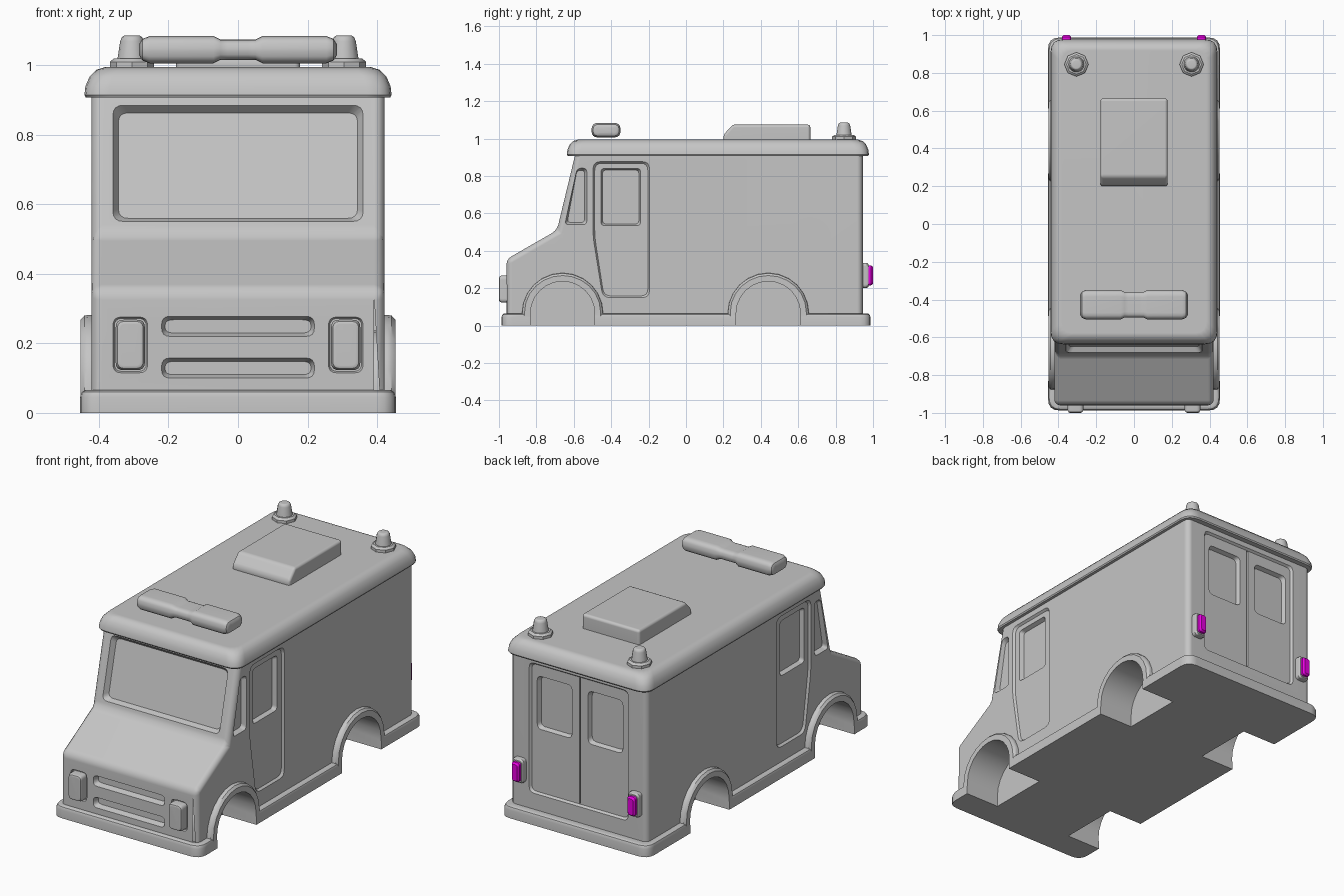
import bpy, bmesh, math
from mathutils import Vector, Matrix

cube = bpy.data.objects.get("Cube")
if cube:
    bpy.data.objects.remove(cube, do_unlink=True)


def material(name, colour):
    m = bpy.data.materials.new(name)
    m.use_nodes = True
    m.diffuse_color = colour
    m.node_tree.nodes["Principled BSDF"].inputs["Base Color"].default_value = colour
    return m


grey = material("primer_grey", (0.56, 0.56, 0.56, 1))
magenta = material("magenta_lens", (0.8, 0.0, 0.75, 1))


def frame(origin, u, v):
    """Local axes u, v and outward normal w placed at origin."""
    u, v = Vector(u).normalized(), Vector(v).normalized()
    return Matrix.Translation(origin) @ Matrix((u, v, u.cross(v))).transposed().to_4x4()


def rect(u0, u1, v0, v1):
    return [(u0, v0), (u1, v0), (u1, v1), (u0, v1)]


def circle(cx, cy, r, n):
    return [(cx + r * math.cos(math.tau * i / n), cy + r * math.sin(math.tau * i / n)) for i in range(n)]


def arch(cy, r, bottom, n=12):
    curve = [(cy + r * math.cos(math.pi * i / n), 0.065 + r * math.sin(math.pi * i / n)) for i in range(n + 1)]
    return [(cy + r, bottom)] + curve + [(cy - r, bottom)]


def rounded(pts, r, steps=4):
    pts = [Vector(p) for p in pts]
    if r == 0:
        return pts
    out = []
    for i, p in enumerate(pts):
        a = p + (pts[i - 1] - p).normalized() * r
        b = p + (pts[(i + 1) % len(pts)] - p).normalized() * r
        for k in range(steps + 1):
            t = k / steps
            out.append(a * (1 - t) ** 2 + p * 2 * t * (1 - t) + b * t * t)
    return out


def slab(name, pts, place, layers, radius=0):
    """Stack a rounded outline at (height, inset) layers and cap both ends."""
    pts = rounded(pts, radius)
    lo = Vector((min(p.x for p in pts), min(p.y for p in pts)))
    hi = Vector((max(p.x for p in pts), max(p.y for p in pts)))
    mid, size = (lo + hi) / 2, hi - lo
    bm = bmesh.new()
    rings = []
    for w, inset in layers:
        k = [1 - 2 * inset / s for s in size]
        rings.append([bm.verts.new(place @ Vector((mid.x + (p.x - mid.x) * k[0],
                                                   mid.y + (p.y - mid.y) * k[1], w))) for p in pts])
    for a, b in zip(rings, rings[1:]):
        for i in range(len(pts)):
            bm.faces.new((a[i - 1], a[i], b[i], b[i - 1]))
    bm.faces.new(rings[0])
    bm.faces.new(rings[-1])
    bmesh.ops.recalc_face_normals(bm, faces=bm.faces)
    mesh = bpy.data.meshes.new(name)
    bm.to_mesh(mesh)
    bm.free()
    obj = bpy.data.objects.new(name, mesh)
    bpy.context.collection.objects.link(obj)
    return obj


def apply(obj, mod):
    bpy.context.view_layer.objects.active = obj
    bpy.ops.object.modifier_apply(modifier=mod.name)


def bevel(obj, width, segments=3):
    mod = obj.modifiers.new("bevel", "BEVEL")
    mod.width, mod.segments = width, segments
    mod.limit_method, mod.angle_limit = "ANGLE", math.radians(25)
    apply(obj, mod)


def combine(obj, tool, operation):
    mod = obj.modifiers.new("combine", "BOOLEAN")
    mod.operation, mod.solver, mod.object = operation, "EXACT", tool
    apply(obj, mod)
    bpy.data.objects.remove(tool, do_unlink=True)


def finish(obj, mat=grey):
    obj.data.materials.clear()
    obj.data.materials.append(mat)
    for p in obj.data.polygons:
        p.material_index = 0
    bpy.ops.object.select_all(action="DESELECT")
    obj.select_set(True)
    bpy.context.view_layer.objects.active = obj
    bpy.ops.object.shade_smooth_by_angle(angle=math.radians(35))
    obj.modifiers.new("normals", "WEIGHTED_NORMAL").keep_sharp = True


X, Y, Z = Vector((1, 0, 0)), Vector((0, 1, 0)), Vector((0, 0, 1))
side = frame((0, 0, 0), Y, Z)
top = frame((0, 0, 0), X, Y)
front = frame((0, -0.96, 0), X, Z)
back = frame((0, 0.945, 0), -X, Z)
screen = frame((0, -0.69, 0.51), X, (0, 0.095, 0.395))

# Van body from its side profile
profile = [(-0.96, 0.03), (0.945, 0.03), (0.945, 0.95), (-0.584, 0.95), (-0.69, 0.51), (-0.96, 0.355)]
body = slab("body", profile, side, [(-0.422, 0), (0.422, 0)])
bevel(body, 0.03)

# Bumper skirt and wheel arch flares
skirt = slab("skirt", rect(-0.455, 0.455, -0.987, 0.987), top,
             [(0, 0), (0.045, 0), (0.06, 0.006), (0.066, 0.016)], 0.06)
combine(body, skirt, "UNION")
for cy in (-0.66, 0.44):
    flare = slab("flare", arch(cy, 0.217, 0.01), side,
                 [(-0.453, 0.014), (-0.442, 0.002), (-0.43, 0), (0.43, 0), (0.442, 0.002), (0.453, 0.014)])
    combine(body, flare, "UNION")
    for s in (-1, 1):
        well = slab("well", arch(cy, 0.172, -0.1), side, [(s * 0.245, 0), (s * 0.6, 0)])
        combine(body, well, "DIFFERENCE")


def recess(pts, place, depth, inset, radius):
    tool = slab("cutter", pts, place, [(0.012, 0), (0, 0), (-depth, inset)], radius)
    combine(body, tool, "DIFFERENCE")


# Side doors with windows, and quarter windows
door = [(-0.497, 0.877), (-0.497, 0.475), (-0.445, 0.15), (-0.195, 0.15), (-0.195, 0.877)]
quarter = [(-0.648, 0.54), (-0.53, 0.54), (-0.53, 0.842), (-0.582, 0.842)]
for s in (-1, 1):
    flank = frame((s * 0.422, 0, 0), s * Y, Z)
    for pts, depth, inset, radius in ((door, 0.012, 0.009, 0.04),
                                      (rect(-0.46, -0.238, 0.53, 0.846), 0.035, 0.014, 0.022),
                                      (quarter, 0.025, 0.012, 0.022)):
        recess([(s * y, z) for y, z in pts], flank, depth, inset, radius)

# Windscreen and grille slots
recess(rect(-0.36, 0.36, 0.042, 0.386), screen, 0.028, 0.016, 0.03)
for z in (0.129, 0.249):
    recess(rect(-0.22, 0.22, z - 0.029, z + 0.029), front, 0.03, 0.01, 0.025)

# Rear double doors with windows and a centre seam
recess(rect(-0.305, 0.305, 0.155, 0.88), back, 0.012, 0.009, 0.03)
recess(rect(-0.005, 0.005, 0.165, 0.87), back, 0.024, 0.002, 0)
for s in (-1, 1):
    recess(rect(s * 0.157 - 0.112, s * 0.157 + 0.112, 0.51, 0.815), back, 0.035, 0.014, 0.03)

# Headlights sit in shallow sockets
for s, label in ((-1, "right"), (1, "left")):
    cx = s * 0.31
    recess(rect(cx - 0.05, cx + 0.05, 0.115, 0.276), front, 0.01, 0.004, 0.025)
    finish(slab(label + "_headlight", rect(cx - 0.042, cx + 0.042, 0.123, 0.268), front,
                [(-0.02, 0), (0.026, 0), (0.036, 0.005), (0.04, 0.013)], 0.022))
finish(body)

# Roof cap with rounded shoulders
finish(slab("roof", rect(-0.442, 0.442, -0.637, 0.978), top,
            [(0.908, 0.004), (0.915, 0), (0.94, 0.003), (0.968, 0.015), (0.987, 0.034), (0.995, 0.06)], 0.07))

# Roof hatch
hatch = slab("roof_hatch", [(0.2, 0.98), (0.665, 0.98), (0.665, 1.075), (0.25, 1.075), (0.2, 1.02)],
             side, [(-0.178, 0), (0.178, 0)])
bevel(hatch, 0.015)
finish(hatch)

# Light bar with a narrow middle
half = [(0.03, 0.01), (0.05, 0.01), (0.07, 0), (0.255, 0), (0.275, 0.008), (0.285, 0.024)]
finish(slab("light_bar", rect(-0.505, -0.35, 1.006, 1.084), side,
            [(-w, i) for w, i in reversed(half)] + half, 0.035))

# Roof beacons and tail lights
for s, label in ((-1, "right"), (1, "left")):
    cx = s * 0.305
    finish(slab(label + "_beacon_base", circle(cx, 0.845, 0.064, 8), top,
                [(0.98, 0), (1.01, 0), (1.02, 0.012)]))
    finish(slab(label + "_beacon_lamp", circle(cx, 0.845, 0.043, 14), top,
                [(1.01, 0), (1.07, 0.009), (1.081, 0.014), (1.086, 0.022)]))
    tx = -s * 0.357
    finish(slab(label + "_tail_housing", rect(tx - 0.034, tx + 0.034, 0.202, 0.336), back,
                [(-0.025, 0), (0.022, 0), (0.032, 0.007)], 0.02))
    finish(slab(label + "_tail_lens", rect(tx - 0.024, tx + 0.024, 0.216, 0.322), back,
                [(0.02, 0), (0.045, 0), (0.055, 0.008)], 0.016), magenta)
